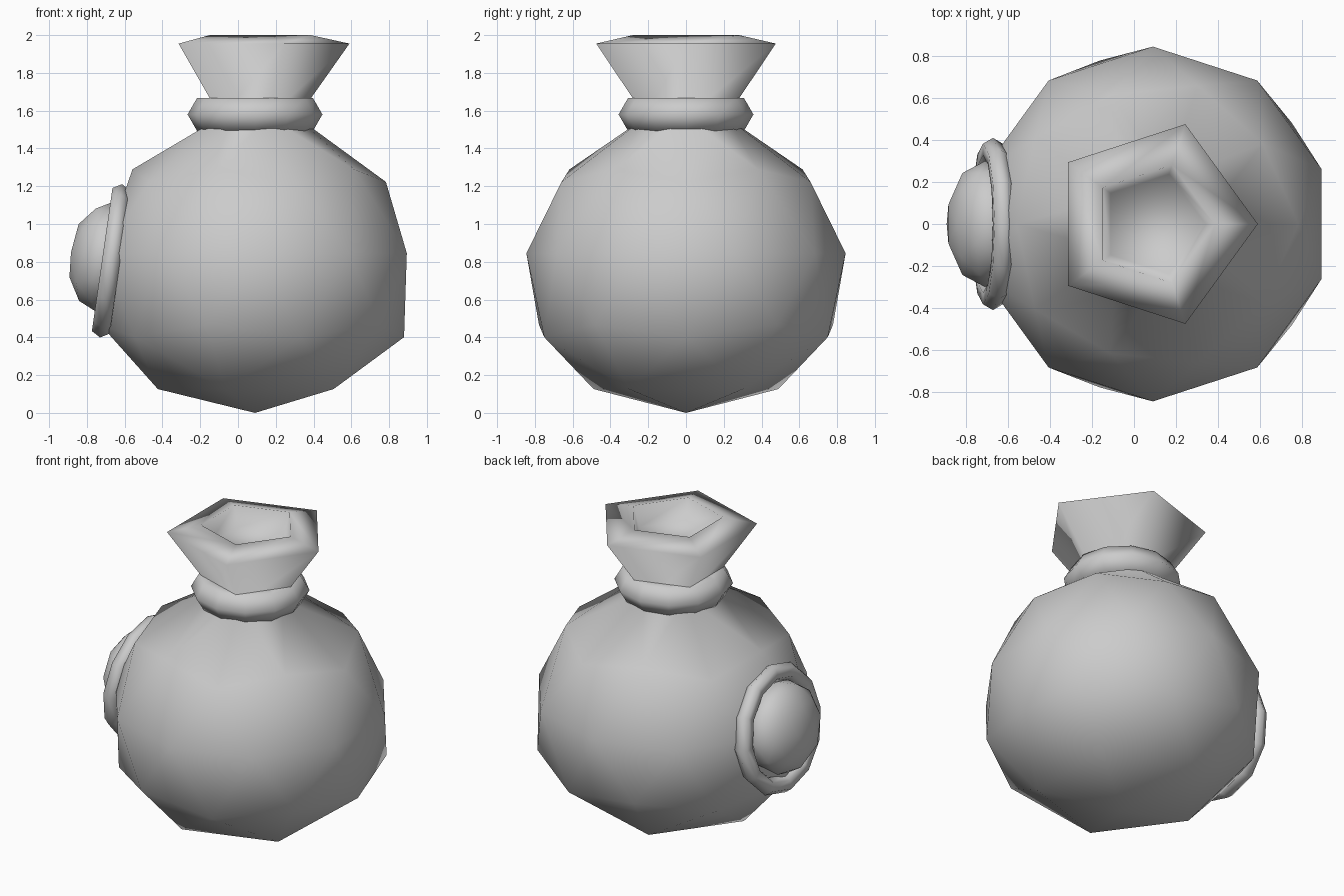
import bpy, bmesh, math

if "Cube" in bpy.data.objects:
    bpy.data.objects.remove(bpy.data.objects["Cube"])

CX, R = 0.09, 0.845  # bag axis and body radius
TILT = math.radians(8.2)


def smooth(obj, name):
    obj.name = name
    for p in obj.data.polygons:
        p.use_smooth = True


def ring(name, loc, rot_y, major, minor, segs):
    bpy.ops.mesh.primitive_torus_add(major_segments=segs, minor_segments=6,
                                     major_radius=major, minor_radius=minor,
                                     location=loc, rotation=(0, rot_y, 0))
    smooth(bpy.context.object, name)


def set_loop(verts, radius, z):
    for v in verts:
        a = math.atan2(v.co.y, v.co.x)
        v.co = (radius * math.cos(a), radius * math.sin(a), z)


# Bag: tapered icosphere, opened at the top and extruded into a flared mouth
bm = bmesh.new()
bmesh.ops.create_icosphere(bm, subdivisions=2, radius=R)
for v in bm.verts:
    k = 1 - 0.22 * v.co.z / R * R
    if abs(v.co.z) < 0.99 * R:
        v.co.x *= k
        v.co.y *= k
    v.co.z += R
bm.verts.ensure_lookup_table()
bmesh.ops.delete(bm, geom=[max(bm.verts, key=lambda v: v.co.z)], context='VERTS')
edges = [e for e in bm.edges if e.is_boundary]
set_loop({v for e in edges for v in e.verts}, 0.225, 1.565)
for radius, z in [(0.5, 1.955), (0.295, 2.0), (0.25, 1.87)]:
    geom = bmesh.ops.extrude_edge_only(bm, edges=edges)["geom"]
    edges = [g for g in geom if isinstance(g, bmesh.types.BMEdge)]
    set_loop([g for g in geom if isinstance(g, bmesh.types.BMVert)], radius, z)
bmesh.ops.contextual_create(bm, geom=edges)
bmesh.ops.recalc_face_normals(bm, faces=bm.faces[:])
mesh = bpy.data.meshes.new("bag")
bm.to_mesh(mesh)
bm.free()
bag = bpy.data.objects.new("bag", mesh)
bag.location.x = CX
bpy.context.collection.objects.link(bag)
smooth(bag, "bag")

# Cord around the neck
ring("neck_cord", (CX, 0, 1.58), 0, 0.255, 0.102, 12)

# Badge on the side: rim and domed gem
ring("gem_rim", (-0.672, 0, 0.805), math.pi / 2 + TILT, 0.355, 0.055, 12)
bpy.ops.mesh.primitive_ico_sphere_add(subdivisions=2, radius=1,
                                      location=(-0.71, 0, 0.825),
                                      rotation=(0, TILT, 0))
gem = bpy.context.object
gem.scale = (0.185, 0.3, 0.292)
smooth(gem, "gem")
